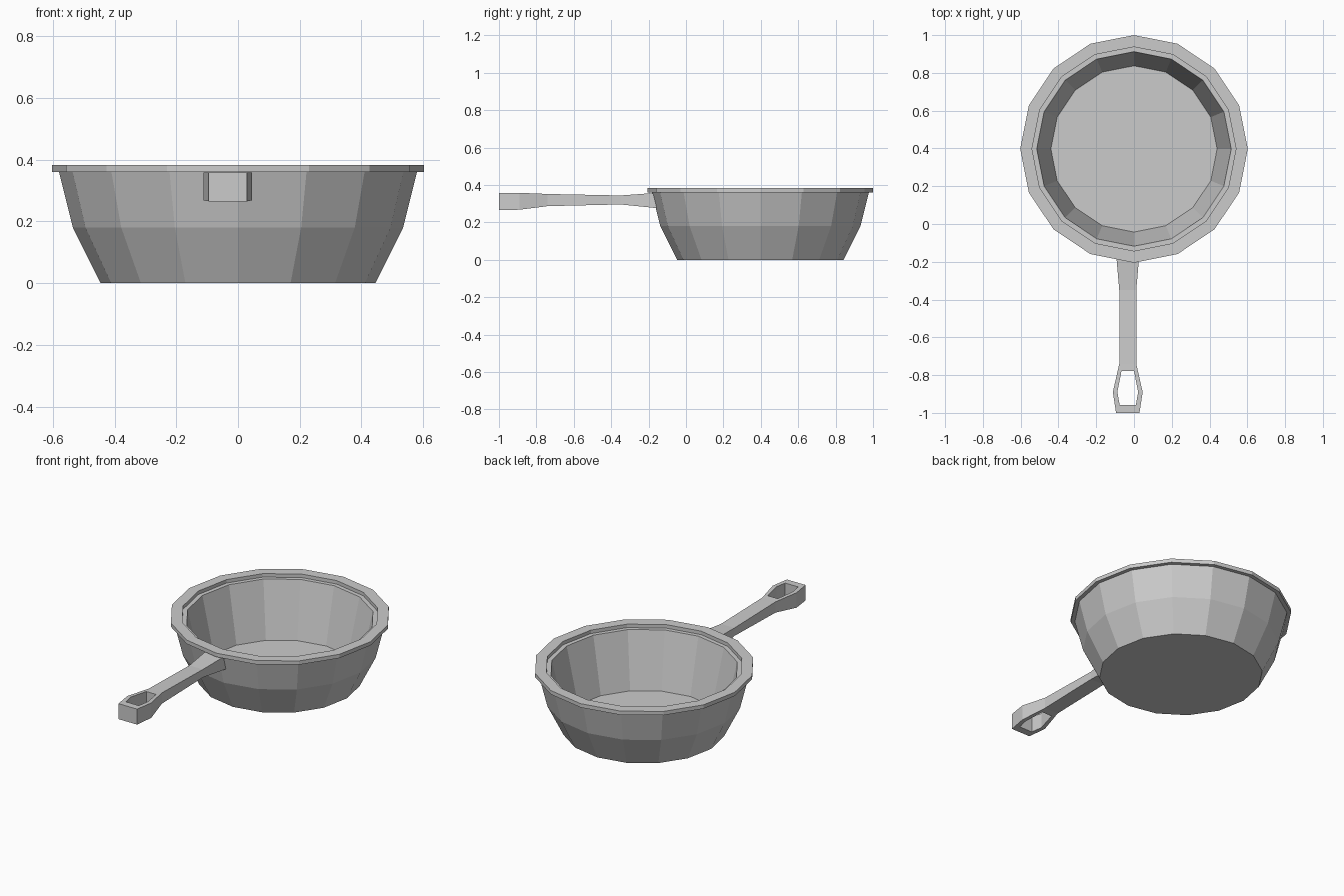
import bpy, bmesh, math

if "Cube" in bpy.data.objects:
    bpy.data.objects.remove(bpy.data.objects["Cube"])

SIDES = 16
CY = 0.3975      # pan centre
HX = -0.033      # handle centre line


def make_object(name, bm):
    bmesh.ops.recalc_face_normals(bm, faces=bm.faces)
    mesh = bpy.data.meshes.new(name)
    bm.to_mesh(mesh)
    bm.free()
    obj = bpy.data.objects.new(name, mesh)
    bpy.context.collection.objects.link(obj)
    return obj


def loft(name, rings):
    """Skin closed rings of points and cap both ends."""
    bm = bmesh.new()
    loops = [[bm.verts.new(p) for p in ring] for ring in rings]
    n = len(loops[0])
    for a, b in zip(loops, loops[1:]):
        for i in range(n):
            j = (i + 1) % n
            bm.faces.new((a[i], a[j], b[j], b[i]))
    bm.faces.new(loops[0])
    bm.faces.new(loops[-1])
    return make_object(name, bm)


def circle(r, z):
    return [(r * math.cos(2 * math.pi * i / SIDES),
             CY + r * math.sin(2 * math.pi * i / SIDES), z) for i in range(SIDES)]


# Pan bowl: outside base, up over the stepped rim, down to the inner floor
profile = [(0.445, 0), (0.535, 0.18), (0.58, 0.36), (0.6025, 0.36), (0.6025, 0.383),
           (0.54, 0.383), (0.54, 0.362), (0.515, 0.362), (0.44, 0.028)]
loft("pan_bowl", [circle(r, z) for r, z in profile])


def section(y, w, z0, z1):
    return [(HX - w, y, z0), (HX + w, y, z0), (HX + w, y, z1), (HX - w, y, z1)]


# Handle: rectangular sections along y (y, half width, bottom, top)
stations = [(-1.0, 0.062, 0.265, 0.358), (-0.89, 0.079, 0.268, 0.358),
            (-0.74, 0.045, 0.287, 0.352), (-0.35, 0.045, 0.296, 0.344),
            (-0.20, 0.058, 0.281, 0.355), (-0.145, 0.062, 0.275, 0.357)]
handle = loft("handle", [section(*s) for s in stations])

# Hanging hole cut through the handle end
hole = [(-0.957, 0.043), (-0.89, 0.055), (-0.777, 0.033)]
cutter = loft("hole_cutter", [section(y, w, 0.1, 0.5) for y, w in hole])
cutter.hide_render = True
mod = handle.modifiers.new("hole", 'BOOLEAN')
mod.operation = 'DIFFERENCE'
mod.solver = 'EXACT'
mod.object = cutter
bpy.context.view_layer.objects.active = handle
bpy.ops.object.modifier_apply(modifier=mod.name)
bpy.data.objects.remove(cutter)
